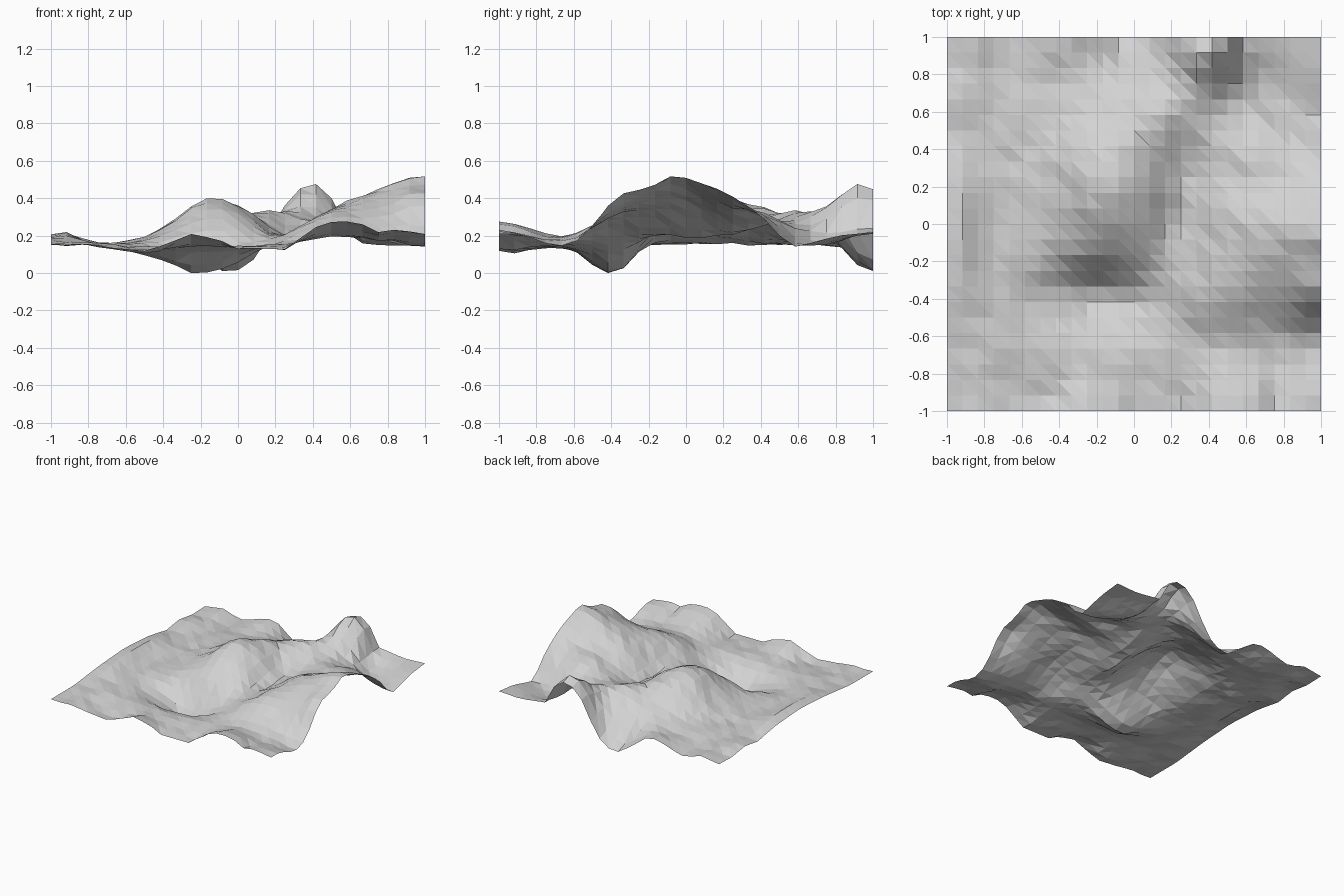
import bpy, bmesh, math
from mathutils import Vector, noise

if "Cube" in bpy.data.objects:
    bpy.data.objects.remove(bpy.data.objects["Cube"])

N = 24  # cells per side
BASE = 0.152

# Landforms: centre x, centre y, height, spread x, spread y
FORMS = [
    (-0.13, 0.20, 0.245, 0.20, 0.27),   # central hill
    (-0.19, -0.39, -0.175, 0.20, 0.12), # hollow in front of the hill
    (0.40, 0.92, 0.25, 0.115, 0.14),    # back peak
    (0.22, 0.62, 0.15, 0.20, 0.17),     # saddle between the hills
    (1.00, -0.05, 0.35, 0.41, 0.27),    # right ridge
    (0.66, 0.42, 0.10, 0.16, 0.13),     # shoulder above the corner shelf
    (0.47, -0.38, 0.09, 0.15, 0.12),    # front shoulder
    (0.25, 0.05, -0.055, 0.09, 0.20),   # gully right of the hill
    (0.53, 0.10, 0.035, 0.13, 0.22),    # edge of the right plateau
    (-0.03, 1.00, -0.17, 0.12, 0.12),   # notch in the back edge
    (0.52, -1.00, 0.09, 0.13, 0.20),    # front mound
    (-0.35, -0.84, -0.03, 0.25, 0.08),  # front trough
    (-0.92, 0.05, 0.03, 0.07, 0.50),    # left bank
]

# Border profiles: (position along the edge, height)
FRONT = [(-1, .155), (-.9, .15), (-.8, .16), (-.72, .14), (-.6, .13), (-.5, .12), (-.4, .15),
         (-.25, .21), (-.1, .18), (0, .13), (.25, .13), (.35, .2), (.45, .27), (.55, .28),
         (.65, .27), (.75, .22), (.85, .235), (1, .21)]
BACK = [(-1, .155), (-.83, .18), (-.69, .13), (-.57, .16), (-.46, .20), (-.36, .21), (-.19, .08),
        (-.08, .01), (.04, .02), (.13, .13), (.25, .35), (.33, .43), (.42, .45), (.5, .39),
        (.58, .24), (.81, .21), (1, .22)]
RIGHT = [(-1, .21), (-.88, .21), (-.75, .16), (-.62, .14), (-.5, .25), (-.41, .37), (-.33, .43),
         (-.2, .455), (-.08, .52), (0, .51), (.2, .44), (.3, .38), (.4, .31),
         (.5, .2), (.57, .14), (.7, .17), (.8, .2), (1, .22)]
LEFT = [(-1, .155), (-.7, .155), (-.38, .19), (-.05, .21), (.27, .19), (.5, .15), (.66, .175),
        (.83, .15), (1, .155)]


def profile(points, t):
    for (a, za), (b, zb) in zip(points, points[1:]):
        if t <= b:
            return za + (zb - za) * (t - a) / (b - a)
    return points[-1][1]


def height(x, y):
    z = BASE + 0.010 * noise.noise(Vector((x * 4.5, y * 4.5, 3.7)))
    z += 0.016 * noise.noise(Vector((x * 9.3, y * 9.3, 1.3)))
    for cx, cy, h, sx, sy in FORMS:
        z += h * math.exp(-0.5 * (((x - cx) / sx) ** 2 + ((y - cy) / sy) ** 2))
    # low rounded shelf in the back right corner
    d = math.hypot(x - 1.1, y - 1.05)
    t = max(0.0, min(1.0, (d - 0.48) / 0.15))
    shelf = 0.14 + 0.07 * (1 - min(1, d / 0.5))
    return shelf + (z - shelf) * t


co = [-1 + 2 * i / N for i in range(N + 1)]
grid = [[height(x, y) for y in co] for x in co]


def falloff(d):
    return math.exp(-(d / 0.17) ** 2)


# Bend the border to its profiles, fading inward
for points, side in ((LEFT, 0), (RIGHT, N)):
    for j in range(N + 1):
        delta = profile(points, co[j]) - grid[side][j]
        for i in range(N + 1):
            grid[i][j] += delta * falloff(co[i] - co[side])
for points, side in ((FRONT, 0), (BACK, N)):
    for i in range(N + 1):
        delta = profile(points, co[i]) - grid[i][side]
        for j in range(N + 1):
            grid[i][j] += delta * falloff(co[j] - co[side])
low = min(min(row) for row in grid)

# Terrain sheet of flat triangles
bm = bmesh.new()
v = [[bm.verts.new((co[i], co[j], grid[i][j] - low)) for j in range(N + 1)]
     for i in range(N + 1)]
for i in range(N):
    for j in range(N):
        a, b, c, d = v[i][j], v[i + 1][j], v[i + 1][j + 1], v[i][j + 1]
        bm.faces.new((a, b, d))
        bm.faces.new((b, c, d))
mesh = bpy.data.meshes.new("terrain")
bm.to_mesh(mesh)
bm.free()
terrain = bpy.data.objects.new("terrain", mesh)
bpy.context.collection.objects.link(terrain)

mat = bpy.data.materials.new("light grey")
mat.diffuse_color = (0.65, 0.65, 0.65, 1)
mat.use_nodes = True
mat.node_tree.nodes["Principled BSDF"].inputs["Base Color"].default_value = mat.diffuse_color
mesh.materials.append(mat)
